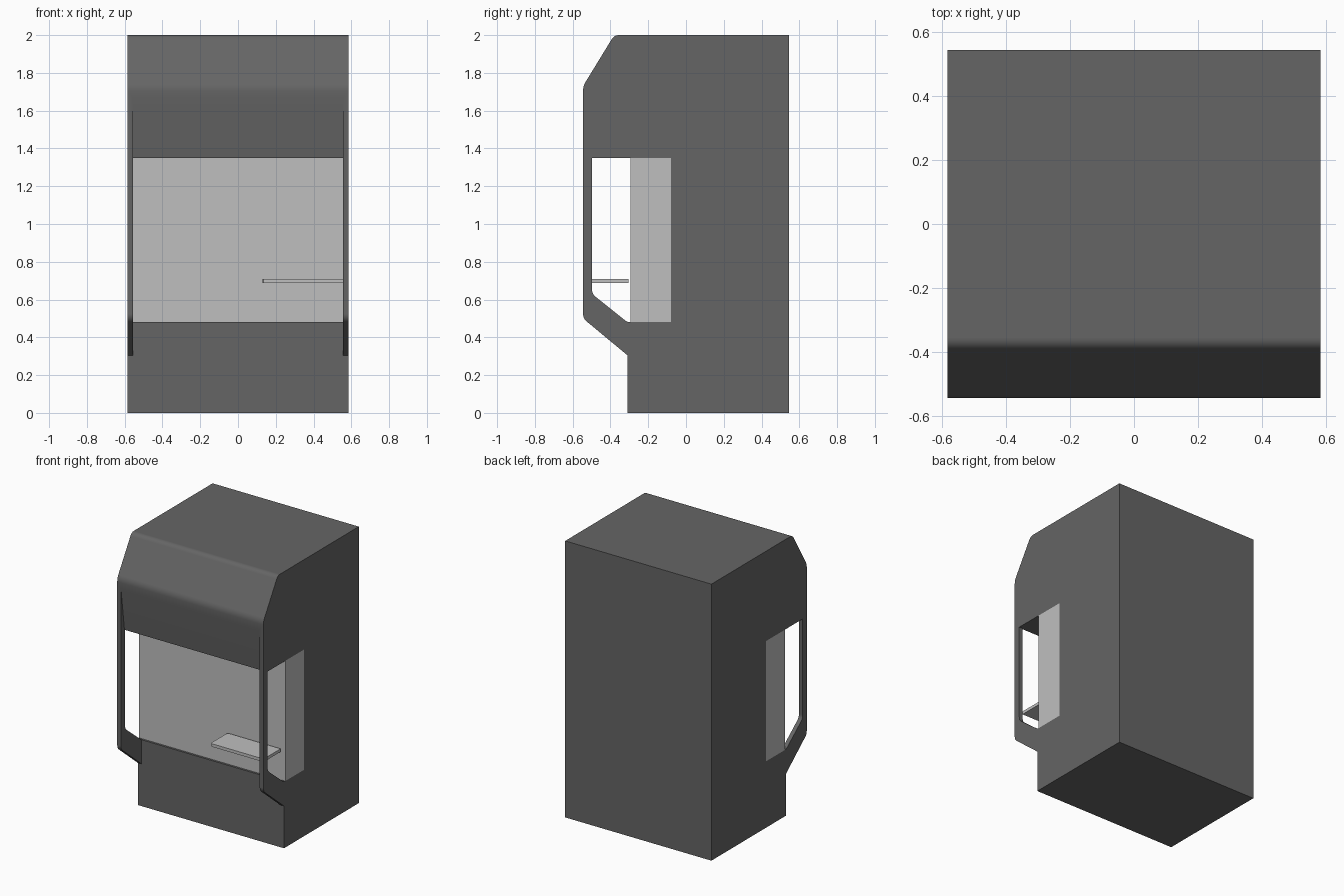
import bpy, bmesh, math
from mathutils import Vector

if "Cube" in bpy.data.objects:
    bpy.data.objects.remove(bpy.data.objects["Cube"])


def material(name, v):
    m = bpy.data.materials.new(name)
    m.diffuse_color = (v, v, v, 1)
    m.use_nodes = True
    m.node_tree.nodes["Principled BSDF"].inputs["Base Color"].default_value = m.diffuse_color
    return m


DARK = material("dark grey", 0.13)
LIGHT = material("light grey", 0.52)


def rounded(points):
    """Round the points that carry a third value, the length cut from each side."""
    out = []
    n = len(points)
    for i, p in enumerate(points):
        c = Vector(p[:2])
        if len(p) == 2:
            out.append(c)
            continue
        a = c + (Vector(points[i - 1][:2]) - c).normalized() * p[2]
        b = c + (Vector(points[(i + 1) % n][:2]) - c).normalized() * p[2]
        for k in range(5):
            t = k / 4
            out.append(a * (1 - t) ** 2 + c * 2 * t * (1 - t) + b * t * t)
    return out


def prism(name, points, lo, hi, axis, mat):
    """Extrude a profile along x (points are y, z) or along z (points are x, y)."""
    def place(p, h):
        return (h, p.x, p.y) if axis == "x" else (p.x, p.y, h)
    bm = bmesh.new()
    face = bm.faces.new([bm.verts.new(place(p, lo)) for p in rounded(points)])
    ext = bmesh.ops.extrude_face_region(bm, geom=[face])
    shift = Vector((hi - lo, 0, 0)) if axis == "x" else Vector((0, 0, hi - lo))
    verts = [g for g in ext["geom"] if isinstance(g, bmesh.types.BMVert)]
    bmesh.ops.translate(bm, verts=verts, vec=shift)
    bmesh.ops.recalc_face_normals(bm, faces=bm.faces)
    me = bpy.data.meshes.new(name)
    bm.to_mesh(me)
    bm.free()
    me.materials.append(mat)
    ob = bpy.data.objects.new(name, me)
    bpy.context.collection.objects.link(ob)
    return ob


def activate(ob):
    bpy.ops.object.select_all(action="DESELECT")
    ob.select_set(True)
    bpy.context.view_layer.objects.active = ob


def cut(ob, cutter):
    activate(ob)
    mod = ob.modifiers.new("cut", "BOOLEAN")
    mod.operation = "DIFFERENCE"
    mod.solver = "EXACT"
    mod.object = cutter
    bpy.ops.object.modifier_apply(modifier=mod.name)
    bpy.data.objects.remove(cutter)


W = 0.585    # half width
IN = 0.555   # inner side of the side walls

# Cabinet with sloped hood and overhanging front
cabinet = prism("cabinet", [
    (0.545, 0), (0.545, 2), (-0.38, 2, 0.025), (-0.545, 1.73, 0.025),
    (-0.545, 0.50, 0.025), (-0.31, 0.305), (-0.31, 0)], -W, W, "x", DARK)

# Side windows, cut right through
cut(cabinet, prism("window_cutter", [
    (-0.08, 0.48), (-0.08, 1.35), (-0.498, 1.35),
    (-0.498, 0.63, 0.025), (-0.31, 0.48, 0.015)], -0.7, 0.7, "x", DARK))

# Front opening between the side walls, hood front leaning inwards
cut(cabinet, prism("front_cutter", [
    (-0.295, 0.48), (-0.295, 1.35), (-0.505, 1.35), (-0.55, 1.70),
    (-0.7, 1.70), (-0.7, 0.305), (-0.31, 0.305), (-0.31, 0.48)],
    -IN, IN, "x", DARK))

# Light panel filling the back of the opening
prism("back_panel", [(-0.295, 0.48), (-0.295, 1.35), (-0.08, 1.35), (-0.08, 0.48)],
      -W, W, "x", LIGHT)

# Small shelf fixed to the right wall
shelf = prism("shelf", [
    (IN, -0.305), (0.13, -0.305, 0.015), (0.13, -0.50, 0.02), (IN, -0.50)],
    0.688, 0.71, "z", LIGHT)

# Smooth the rounded corners only
for ob in (cabinet, shelf):
    activate(ob)
    bpy.ops.object.shade_smooth_by_angle(angle=math.radians(28))
    mod = ob.modifiers.new("weighted", "WEIGHTED_NORMAL")
    mod.keep_sharp = True
